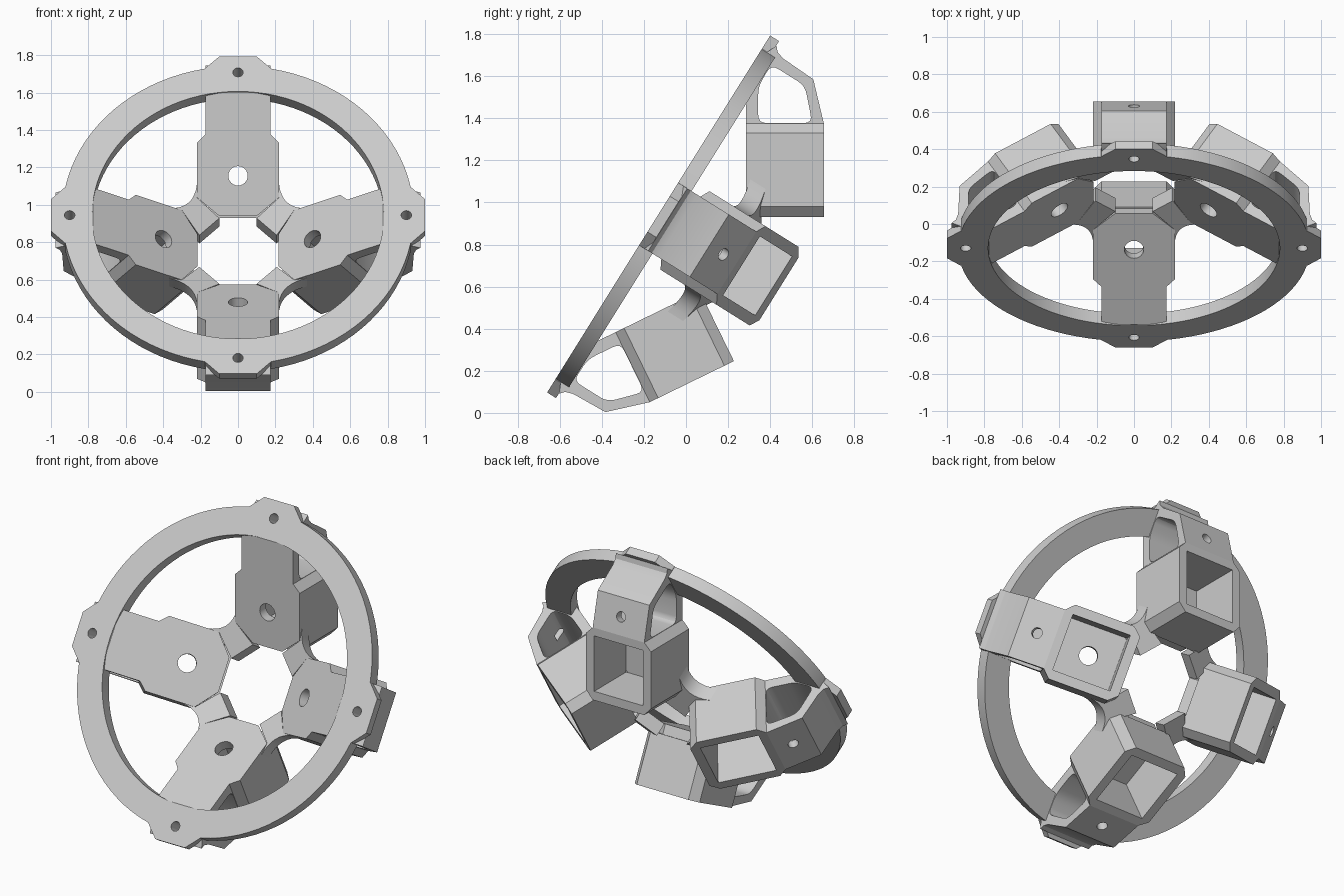
import bpy, bmesh, math
from mathutils import Matrix, Vector

if "Cube" in bpy.data.objects:
    bpy.data.objects.remove(bpy.data.objects["Cube"])

grey = bpy.data.materials.new("light_grey")
grey.use_nodes = True
COLOUR = (0.6, 0.6, 0.6, 1)
grey.diffuse_color = COLOUR
grey.node_tree.nodes["Principled BSDF"].inputs["Base Color"].default_value = COLOUR

# Tilted ring frame: local x, local y up the ring, local z towards the front
TILT = math.radians(32)
CENTRE = Vector((0, -0.13, 0.945))
UP = Vector((0, math.sin(TILT), math.cos(TILT)))
FRONT = Vector((0, -math.cos(TILT), math.sin(TILT)))
FRAME = Matrix.Translation(CENTRE) @ Matrix((Vector((1, 0, 0)), UP, FRONT)).transposed().to_4x4()


def quarter(k):
    """Turn by k quarters about the ring axis, in world space."""
    return FRAME @ Matrix.Rotation(k * math.pi / 2, 4, "Z") @ FRAME.inverted()


def loft(name, first, last):
    """Solid between two matching outlines."""
    bm = bmesh.new()
    a = [bm.verts.new(p) for p in first]
    b = [bm.verts.new(p) for p in last]
    bm.faces.new(a)
    bm.faces.new(b[::-1])
    for i in range(len(a)):
        j = (i + 1) % len(a)
        bm.faces.new((a[i], b[i], b[j], a[j]))
    bmesh.ops.recalc_face_normals(bm, faces=bm.faces)
    mesh = bpy.data.meshes.new(name)
    bm.to_mesh(mesh)
    bm.free()
    mesh.materials.append(grey)
    ob = bpy.data.objects.new(name, mesh)
    bpy.context.collection.objects.link(ob)
    return ob


def prism(name, pts, axis, lo, hi):
    """Extrude a 2D outline along one world axis."""
    def place(p, h):
        c = list(p)
        c.insert("xyz".index(axis), h)
        return c
    return loft(name, [place(p, lo) for p in pts], [place(p, hi) for p in pts])


def circle(r, n, cx=0, cy=0):
    return [(cx + r * math.cos(t * math.tau / n), cy + r * math.sin(t * math.tau / n)) for t in range(n)]


def rod(start, direction, r):
    """Round cutter from a start point along a direction."""
    d = Vector(direction)
    q = d.to_track_quat("Z", "Y")
    ends = [[Vector(start) + s + q @ Vector((x, y, 0)) for x, y in circle(r, 24)] for s in (Vector(), d)]
    return loft("cutter", *ends)


def rounded(pts, radius):
    """Replace each corner of an outline with a short curve."""
    out = []
    pts = [Vector(p) for p in pts]
    for i, p in enumerate(pts):
        a = p + (pts[i - 1] - p).normalized() * radius
        b = p + (pts[(i + 1) % len(pts)] - p).normalized() * radius
        for t in (0, 0.25, 0.5, 0.75, 1):
            out.append(a * (1 - t) ** 2 + p * 2 * t * (1 - t) + b * t * t)
    return out


def combine(ob, others, operation="DIFFERENCE"):
    """Apply booleans and drop the helpers."""
    for other in others:
        mod = ob.modifiers.new("cut", "BOOLEAN")
        mod.operation, mod.solver, mod.object = operation, "EXACT", other
        bpy.context.view_layer.update()
        done = bpy.data.meshes.new_from_object(ob.evaluated_get(bpy.context.evaluated_depsgraph_get()))
        ob.modifiers.clear()
        ob.data = done
        bpy.data.objects.remove(other)


def mirrored(half):
    return half + [(-x, z) for x, z in half[::-1]]


def finish(ob):
    bpy.ops.object.select_all(action="DESELECT")
    ob.select_set(True)
    bpy.context.view_layer.objects.active = ob
    bpy.ops.object.shade_smooth_by_angle(angle=math.radians(25))


# Ring with four bolt tabs
DEPTH = 0.075
ring = prism("ring", circle(0.94, 96), "z", -DEPTH, 0)
tabs, bolts = [], []
for k in range(4):
    turn = Matrix.Rotation(k * math.pi / 2, 4, "Z")
    tab = prism("tab", mirrored([(0.185, 0.85), (0.175, 0.926), (0.1, 1.0)]), "z", -0.05, 0)
    bolt = prism("bolt", circle(0.028, 24, 0, 0.9), "z", -0.2, 0.1)
    for ob in (tab, bolt):
        ob.data.transform(turn)
    tabs.append(tab)
    bolts.append(bolt)
combine(ring, tabs, "UNION")
combine(ring, [prism("bore", circle(0.78, 96), "z", -0.2, 0.1)] + bolts)
ring.data.transform(FRAME)
finish(ring)

# Upper arm, modelled upright: front plate, open pod and bracket
FACE, BACK, INNER, TOP = 0.285, 0.655, 0.345, 1.375
plate = prism("arm_plate", mirrored([(0.1, 0.94), (0.22, 1.04), (0.22, 1.33), (0.175, TOP)]), "y", FACE, INNER)
combine(plate, [rod((0, 0.2, 1.155), (0, 0.3, 0), 0.052)])

pod = prism("pod", mirrored([(0.175, 0.93), (0.22, 0.98), (0.22, 1.33), (0.175, TOP)]), "y", INNER, BACK)
combine(pod, [prism("cavity", mirrored([(0.165, 0.985), (0.165, 1.325)]), "y", 0.3, 0.8)])

bracket = prism("bracket", [(FACE, TOP), (FACE, 1.6), (0.35, 1.69), (0.43, 1.745), (0.435, 1.715),
                            (0.46, 1.685), (0.605, 1.585), (BACK, TOP)], "x", -0.175, 0.175)
window = rounded([(0.343, TOP + 0.002), (0.343, 1.55), (0.405, 1.655), (0.565, 1.555), (0.6, TOP + 0.002)], 0.04)
combine(bracket, [prism("window", window, "x", -0.4, 0.4),
                  rod((0, 0.56, 1.46), (0, 0.2, 0.048), 0.03),
                  rod(CENTRE + UP * 0.9 + FRONT * 0.05, FRONT * -0.2, 0.028)])

# Web joining two neighbouring arms at the hub, with a filleted outer edge
arc = []
for i in range(9):
    t = i / 8
    a, b, m = Vector((0.22, 0.37)), Vector((0.37, 0.22)), Vector((0.235, 0.235))
    arc.append(a * (1 - t) ** 2 + m * 2 * t * (1 - t) + b * t * t)
outline = [Vector((0.207, 0.1)), Vector((0.1, 0.207)), Vector((0.22, 0.3))] + arc + [Vector((0.3, 0.22))]


def web_point(p, extra):
    return FRAME @ Vector((p.x, p.y, -(0.362 - 0.28 * (p.x + p.y - 0.307)) - extra))


web = loft("hub_web", [web_point(p, 0) for p in outline], [web_point(p, 0.085) for p in outline])

# Repeat the arm parts around the ring
for part in (plate, pod, bracket, web):
    finish(part)
    for k in range(1, 4):
        copy = part.copy()
        copy.matrix_world = quarter(k)
        bpy.context.collection.objects.link(copy)
